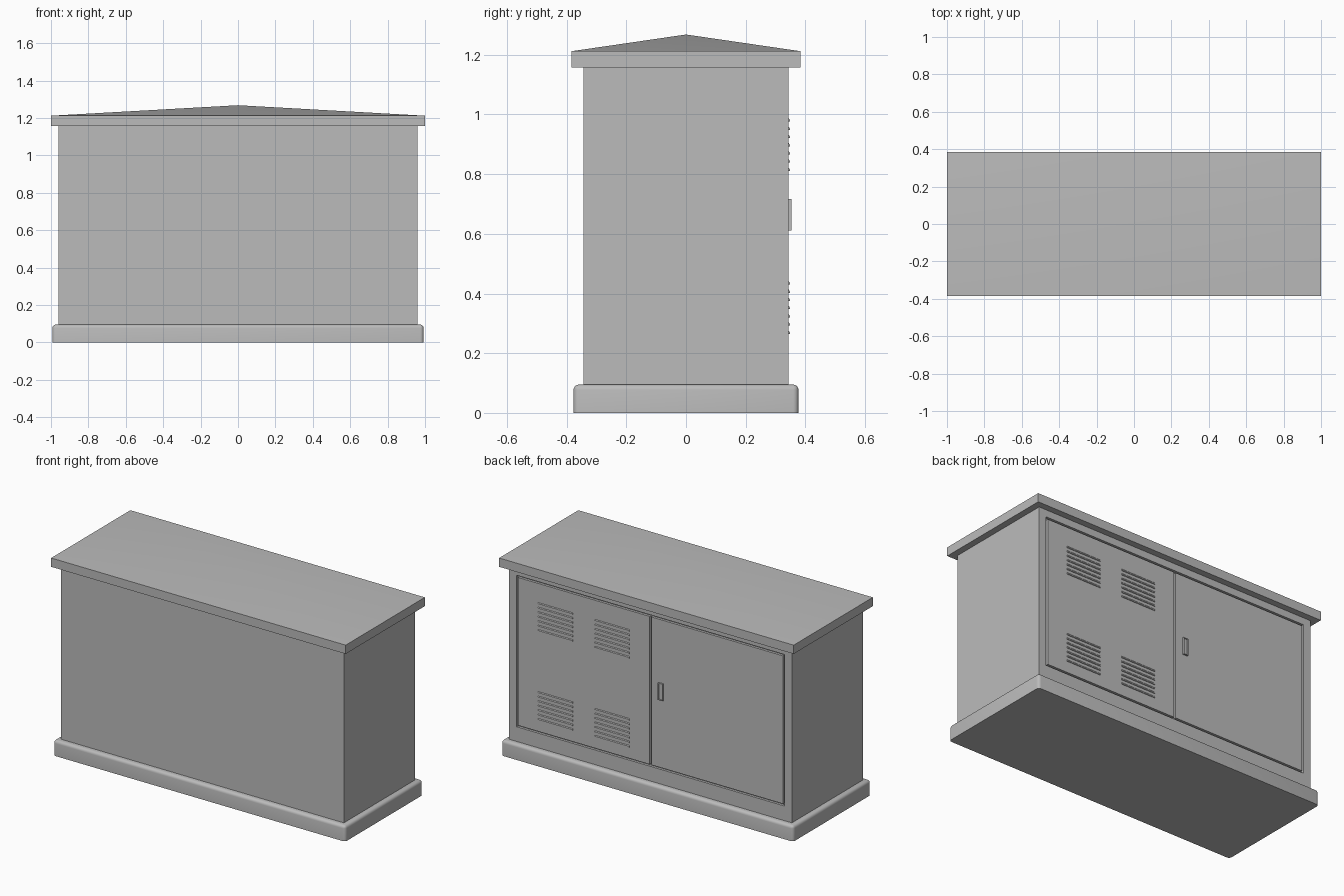
import bpy
import bmesh
from mathutils import Vector

old = bpy.data.objects.get("Cube")
if old:
    bpy.data.objects.remove(old, do_unlink=True)

GREY = (0.5, 0.5, 0.5, 1)
paint = bpy.data.materials.new("cabinet_grey")
paint.use_nodes = True
paint.diffuse_color = GREY
paint.node_tree.nodes["Principled BSDF"].inputs["Base Color"].default_value = GREY

BACK = 0.344            # plane of the door side
BODY_LOW, BODY_HIGH = 0.095, 1.158
DOOR_LOW, DOOR_HIGH, DOOR_SIDE = 0.185, 1.115, 0.91


def box(bm, low, high):
    """Add a box between two corners and return its vertices."""
    low, high = Vector(low), Vector(high)
    verts = bmesh.ops.create_cube(bm, size=1)["verts"]
    for v in verts:
        v.co = (low + high) / 2 + v.co * (high - low)
    return verts


def finish(bm, name, smooth=False):
    """Turn the bmesh into a named, painted object."""
    bmesh.ops.recalc_face_normals(bm, faces=bm.faces)
    mesh = bpy.data.meshes.new(name)
    bm.to_mesh(mesh)
    bm.free()
    mesh.materials.append(paint)
    obj = bpy.data.objects.new(name, mesh)
    bpy.context.collection.objects.link(obj)
    if smooth:
        bpy.ops.object.select_all(action="DESELECT")
        obj.select_set(True)
        bpy.context.view_layer.objects.active = obj
        bpy.ops.object.shade_smooth_by_angle()
    return obj


def back_face(bm):
    return max(bm.faces, key=lambda f: f.calc_center_median().y)


def sink(bm, face, depth):
    """Push a face inward with walls around it."""
    new = bmesh.ops.extrude_face_region(bm, geom=[face])["geom"]
    bmesh.ops.delete(bm, geom=[face], context="FACES_ONLY")
    for v in new:
        if isinstance(v, bmesh.types.BMVert):
            v.co.y -= depth


# Plinth with rounded upper and corner edges
bm = bmesh.new()
box(bm, (-0.992, -0.377, 0), (0.992, 0.377, BODY_LOW))
edges = [e for e in bm.edges if max(v.co.z for v in e.verts) > 0.01]
bmesh.ops.bevel(bm, geom=edges, offset=0.018, segments=4, profile=0.5, affect="EDGES")
finish(bm, "plinth", smooth=True)

# Body with a shallow door opening in the back
bm = bmesh.new()
box(bm, (-0.96, -BACK, BODY_LOW), (0.96, BACK, BODY_HIGH))
opening = back_face(bm)
bmesh.ops.inset_region(bm, faces=[opening], thickness=0.03)
middle = (BODY_LOW + BODY_HIGH) / 2
for v in opening.verts:
    v.co.x = DOOR_SIDE if v.co.x > 0 else -DOOR_SIDE
    v.co.z = DOOR_HIGH if v.co.z > middle else DOOR_LOW
sink(bm, opening, 0.015)
finish(bm, "cabinet_body")

# Two doors, separated from the frame and each other by a groove
GAP = 0.011
for name, x0, x1 in (("vented_door", GAP / 2, DOOR_SIDE - GAP),
                     ("handle_door", GAP - DOOR_SIDE, -GAP / 2)):
    bm = bmesh.new()
    box(bm, (x0, BACK - 0.02, DOOR_LOW + GAP), (x1, BACK, DOOR_HIGH - GAP))
    finish(bm, name)

# Louvres: small slanted hoods in four groups
ROWS, PITCH, WIDTH = 7, 0.0275, 0.235
for level, z0 in (("lower", 0.265), ("upper", 0.811)):
    for side, x in (("left", 0.645), ("right", 0.26)):
        bm = bmesh.new()
        for row in range(ROWS):
            z = z0 + row * PITCH
            hood = box(bm, (x - WIDTH / 2, BACK - 0.003, z),
                       (x + WIDTH / 2, BACK + 0.004, z + 0.014))
            for v in hood:
                if v.co.y > BACK and v.co.z > z + 0.007:
                    v.co.z -= 0.008
        finish(bm, f"{level}_{side}_louvres")

# Recessed pull handle
bm = bmesh.new()
box(bm, (-0.088, BACK - 0.005, 0.612), (-0.056, 0.354, 0.716))
grip = back_face(bm)
bmesh.ops.inset_region(bm, faces=[grip], thickness=0.006)
sink(bm, grip, 0.006)
finish(bm, "door_handle")

# Roof slab rising to a low central point
bm = bmesh.new()
box(bm, (-1, -0.384, BODY_HIGH), (1, 0.384, 1.212))
top = max(bm.faces, key=lambda f: f.calc_center_median().z)
peak = bmesh.ops.poke(bm, faces=[top])["verts"][0]
peak.co.z = 1.268
finish(bm, "roof", smooth=True)
